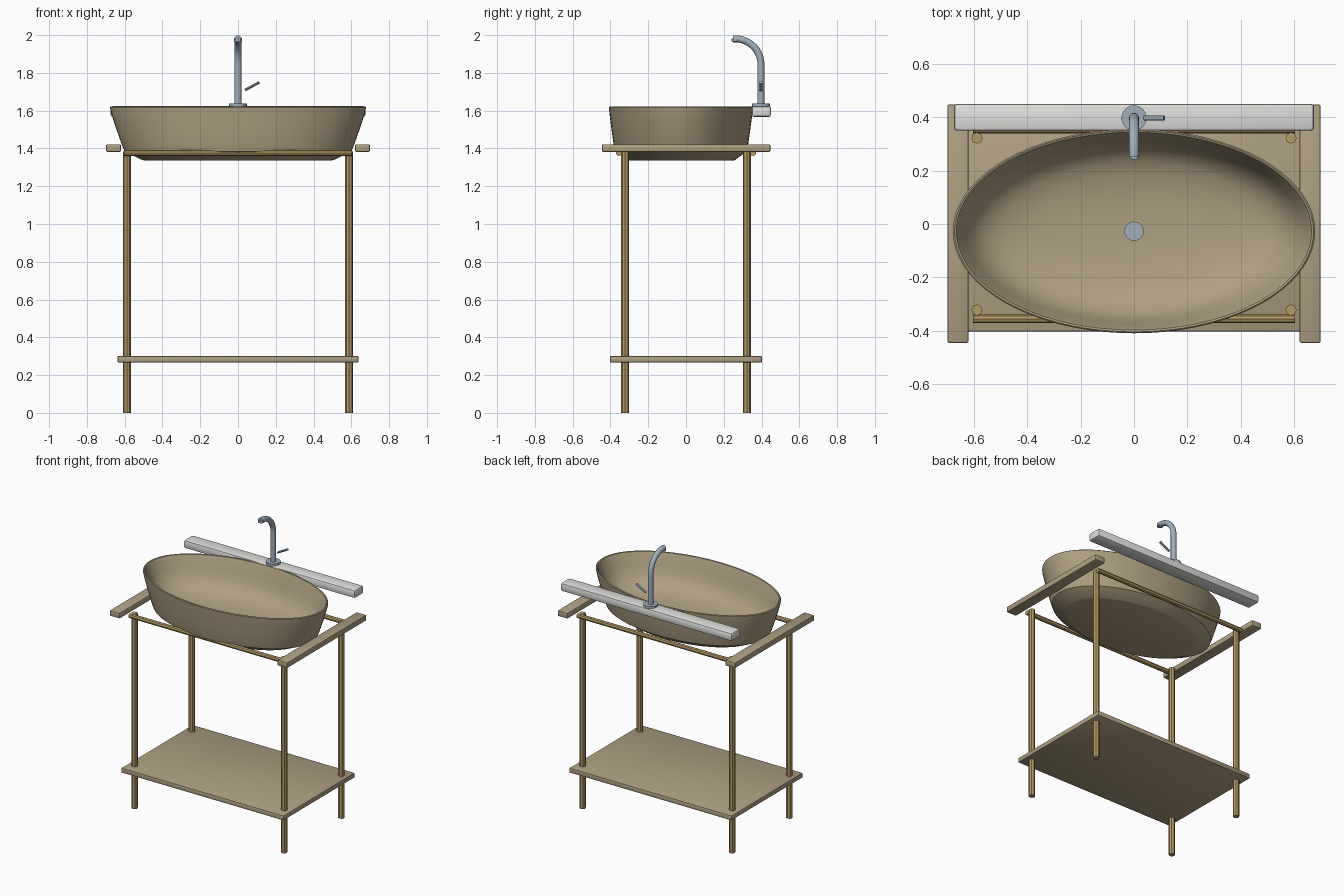
import bpy, bmesh, math
from mathutils import Vector

if "Cube" in bpy.data.objects:
    bpy.data.objects.remove(bpy.data.objects["Cube"])


def material(name, rgb):
    m = bpy.data.materials.new(name)
    m.diffuse_color = (*rgb, 1)
    m.use_nodes = True
    m.node_tree.nodes["Principled BSDF"].inputs["Base Color"].default_value = m.diffuse_color
    return m


STONE = material("tan stone", (0.43, 0.35, 0.225))
BRASS = material("brushed brass", (0.46, 0.32, 0.13))
WHITE = material("white ceramic", (0.74, 0.74, 0.72))
STEEL = material("blue grey steel", (0.36, 0.43, 0.50))


def finish(name, bm, mat, smooth=True):
    bmesh.ops.recalc_face_normals(bm, faces=bm.faces[:])
    me = bpy.data.meshes.new(name)
    bm.to_mesh(me)
    bm.free()
    ob = bpy.data.objects.new(name, me)
    bpy.context.collection.objects.link(ob)
    me.materials.append(mat)
    if smooth:
        bpy.ops.object.select_all(action='DESELECT')
        ob.select_set(True)
        bpy.context.view_layer.objects.active = ob
        bpy.ops.object.shade_smooth_by_angle(angle=math.radians(35))
    return ob


def box(name, lo, hi, mat, bevel=0.006):
    bm = bmesh.new()
    bmesh.ops.create_cube(bm, size=1)
    for v in bm.verts:
        v.co = [(a + b) / 2 + c * (b - a) for a, b, c in zip(lo, hi, v.co)]
    bmesh.ops.bevel(bm, geom=bm.edges[:], offset=bevel, segments=2,
                    profile=0.5, affect='EDGES')
    return finish(name, bm, mat)


def tube(name, path, r, mat, sides=16, flat=1.0):
    """Capped tube along a path lying in one plane."""
    bm = bmesh.new()
    pts = [Vector(p) for p in path]
    rings = []
    for i, p in enumerate(pts):
        d = (pts[min(i + 1, len(pts) - 1)] - pts[max(i - 1, 0)]).normalized()
        u = Vector((1, 0, 0)) if abs(d.x) < 0.5 else Vector((0, 1, 0))
        w = d.cross(u).normalized()
        rings.append([bm.verts.new(p + u * r * math.cos(a) + w * r * flat * math.sin(a))
                      for a in (2 * math.pi * k / sides for k in range(sides))])
    for a, b in zip(rings, rings[1:]):
        for k in range(sides):
            n = (k + 1) % sides
            bm.faces.new((a[k], a[n], b[n], b[k]))
    bm.faces.new(rings[0])
    bm.faces.new(rings[-1])
    return finish(name, bm, mat)


# Stand: four legs, two cross bars, two side rails and the shelf
for sx, side in ((-1, "left"), (1, "right")):
    for sy, end in ((-1, "front"), (1, "back")):
        x, y = sx * 0.588, sy * 0.322
        tube(f"{end}_{side}_leg", [(x, y, 0), (x, y, 1.385)], 0.021, BRASS, 8)
    xs = sorted((sx * 0.62, sx * 0.698))
    box(f"{side}_rail", (xs[0], -0.445, 1.382), (xs[1], 0.447, 1.422), STONE)
for sy, end in ((-1, "front"), (1, "back")):
    y = sy * 0.355
    tube(f"{end}_bar", [(-0.603, y, 1.376), (0.603, y, 1.376)], 0.016, BRASS, 8)
box("shelf", (-0.638, -0.402, 0.267), (0.638, 0.402, 0.301), STONE)

# Basin: oval profile (x radius, y radius, z) from the outer bottom to the inner floor
CY = -0.027
profile = [(0.48, 0.275, 1.335), (0.505, 0.285, 1.338), (0.60, 0.347, 1.383),
           (0.615, 0.356, 1.42), (0.64, 0.366, 1.49), (0.66, 0.374, 1.55),
           (0.677, 0.381, 1.61), (0.678, 0.382, 1.618), (0.672, 0.377, 1.623),
           (0.665, 0.370, 1.62), (0.655, 0.361, 1.60), (0.63, 0.343, 1.54),
           (0.60, 0.325, 1.485), (0.555, 0.298, 1.44), (0.49, 0.26, 1.41),
           (0.39, 0.205, 1.39), (0.25, 0.135, 1.377), (0.10, 0.06, 1.37)]
N = 72
bm = bmesh.new()
rings = [[bm.verts.new((rx * math.cos(2 * math.pi * k / N),
                        CY + ry * math.sin(2 * math.pi * k / N), z))
          for k in range(N)] for rx, ry, z in profile]
for a, b in zip(rings, rings[1:]):
    for k in range(N):
        n = (k + 1) % N
        bm.faces.new((a[k], a[n], b[n], b[k]))
bm.faces.new(rings[0])
bm.faces.new(rings[-1])
finish("basin", bm, STONE)
tube("drain", [(0, CY, 1.365), (0, CY, 1.378)], 0.036, STEEL, 24)

# Back ledge that carries the tap
box("tap_ledge", (-0.674, 0.349, 1.567), (0.674, 0.45, 1.624), WHITE, 0.012)

# Tap: base plate, bent spout, nozzle and lever
TY = 0.397
tube("tap_base", [(0, TY, 1.615), (0, TY, 1.638)], 0.047, STEEL, 24)
arc = [(0, 0.262 + 0.135 * math.cos(t), 1.845 + 0.135 * math.sin(t))
       for t in (math.pi / 2 * i / 10 for i in range(11))]
tube("tap_spout", [(0, TY, 1.63)] + arc + [(0, 0.25, 1.98)], 0.0185, STEEL)
tube("tap_nozzle", [(0, 0.261, 1.966), (0, 0.261, 1.982)], 0.02, STEEL)
tube("tap_lever", [(0.037, TY, 1.709), (0.113, TY, 1.75)], 0.009, STEEL, 10, 0.8)
